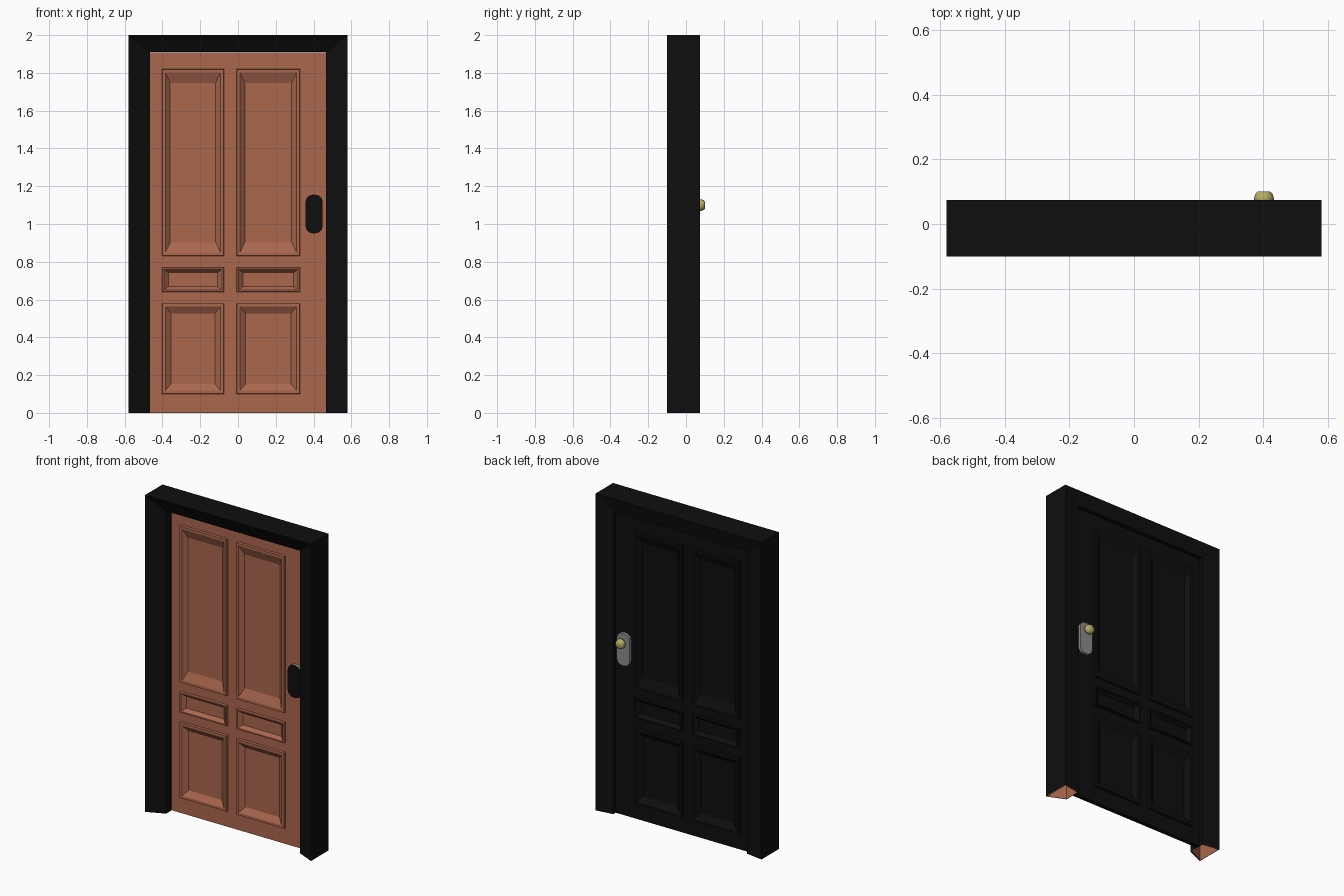
import bpy, bmesh, math

if "Cube" in bpy.data.objects:
    bpy.data.objects.remove(bpy.data.objects["Cube"])


def material(name, rgb):
    m = bpy.data.materials.new(name)
    m.diffuse_color = (*rgb, 1)
    m.use_nodes = True
    m.node_tree.nodes["Principled BSDF"].inputs["Base Color"].default_value = m.diffuse_color
    return m


WOOD = material("brown wood", (0.40, 0.135, 0.075))
BLACK = material("black paint", (0.0045, 0.0045, 0.0045))
GREY = material("grey metal", (0.26, 0.26, 0.26))
BRASS = material("brass", (0.46, 0.42, 0.13))


def finish(name, bm, mats, rule=None, recalc=True):
    bmesh.ops.remove_doubles(bm, verts=bm.verts, dist=1e-5)
    if recalc:
        bmesh.ops.recalc_face_normals(bm, faces=bm.faces)
    bm.normal_update()
    if rule:
        for f in bm.faces:
            f.material_index = rule(f)
    me = bpy.data.meshes.new(name)
    bm.to_mesh(me)
    bm.free()
    for m in mats:
        me.materials.append(m)
    ob = bpy.data.objects.new(name, me)
    bpy.context.collection.objects.link(ob)
    return ob


def quad(bm, *pts):
    return bm.faces.new([bm.verts.new(p) for p in pts])


# Door frame: mitred sweep of a jamb profile, hollow and open at the floor
def frame(name, profile, top, mat, inward=False):
    bm = bmesh.new()

    def path(d, y):
        x, z = 0.58 - d, top - d * 0.8
        return [(-x, y, 0), (-x, y, z), (x, y, z), (x, y, 0)]

    n = len(profile)
    for i in range(n):
        a, b = path(*profile[i]), path(*profile[(i + 1) % n])
        for k in range(3):
            quad(bm, a[k], a[k + 1], b[k + 1], b[k])
    ob = finish(name, bm, [mat])
    if inward:
        ob.data.flip_normals()


frame("door_frame",
      [(0, -0.10), (0.113, -0.05), (0.113, 0.058), (0, 0.075)], 2.0, BLACK)
frame("frame_lining",
      [(0.005, -0.092), (0.108, -0.045), (0.108, 0.052), (0.005, 0.069)],
      2.0, WOOD, inward=True)

# Door leaf: both sides a grid of cells, panel cells get moulding and recess
W = 0.467
XS = [-W, -0.403, -0.074, -0.008, 0.328, W]
ZS = [0, 0.10, 0.58, 0.64, 0.77, 0.83, 1.82, 1.908]
PANEL_SLOPE = {1: (0.030, 0.035), 3: (0.024, 0.018), 5: (0.026, 0.055)}
MID = 0.02
SURFACE, RIM, FLOOR = 0.014, 0.029, 0.006


def ring(x0, x1, z0, z1, y):
    return [(x0, y, z0), (x1, y, z0), (x1, y, z1), (x0, y, z1)]


bm = bmesh.new()
front_faces = []
for side in (-1, 1):
    for i in range(5):
        for j in range(7):
            box = XS[i], XS[i + 1], ZS[j], ZS[j + 1]

            def inset(dx, dz, h):
                return ring(box[0] + dx, box[1] - dx, box[2] + dz,
                            box[3] - dz, MID + side * h)

            if i not in (1, 3) or j not in PANEL_SLOPE:
                quad(bm, *inset(0, 0, SURFACE))
                continue
            sx, sz = PANEL_SLOPE[j]
            lip = 0.010 if j == 3 else 0.018
            rings = [inset(0, 0, SURFACE), inset(0.002, 0.002, RIM),
                     inset(lip, lip, RIM),
                     inset(lip + sx, lip + sz, FLOOR)]
            for a, b in zip(rings, rings[1:]):
                for k in range(4):
                    quad(bm, a[k], a[(k + 1) % 4], b[(k + 1) % 4], b[k])
            quad(bm, *rings[-1])
# edges of the leaf
f, b = (ring(-W, W, 0, ZS[-1], MID + s * SURFACE) for s in (-1, 1))
for k in range(4):
    quad(bm, f[k], f[(k + 1) % 4], b[(k + 1) % 4], b[k])
finish("door_leaf", bm, [WOOD, BLACK],
       lambda f: 0 if f.calc_center_median().y < MID - 0.001 else 1)

# Lock plate through the leaf: black in front, grey edge and back
bm = bmesh.new()
outline = []
for cx, cz, start in ((1, 1, 0), (-1, 1, 90), (-1, -1, 180), (1, -1, 270)):
    for s in range(4):
        t = math.radians(start + 30 * s)
        outline.append((0.403 + cx * 0.008 + 0.037 * math.cos(t),
                        1.053 + cz * 0.065 + 0.037 * math.sin(t)))
face = bm.faces.new([bm.verts.new((x, -0.015, z)) for x, z in outline])
ext = bmesh.ops.extrude_face_region(bm, geom=[face], use_keep_orig=True)
for v in ext["geom"]:
    if isinstance(v, bmesh.types.BMVert):
        v.co.y = 0.052
finish("lock_plate", bm, [BLACK, GREY], lambda f: 0 if f.normal.y < -0.5 else 1)

# Door knob: turned profile on the back side
bm = bmesh.new()
prof = [(0.012, 0.045), (0.012, 0.058), (0.024, 0.064), (0.031, 0.074),
        (0.030, 0.082), (0.026, 0.094), (0.019, 0.10)]
N = 12
rings = [[bm.verts.new((0.402 + r * math.cos(k * math.tau / N), y,
                        1.10 + r * math.sin(k * math.tau / N)))
          for k in range(N)] for r, y in prof]
for a, b in zip(rings, rings[1:]):
    for k in range(N):
        bm.faces.new((a[k], a[(k + 1) % N], b[(k + 1) % N], b[k]))
bm.faces.new(rings[0])
bm.faces.new(rings[-1])
knob = finish("door_knob", bm, [BRASS])
bpy.context.view_layer.objects.active = knob
knob.select_set(True)
bpy.ops.object.shade_smooth_by_angle(angle=math.radians(50))
